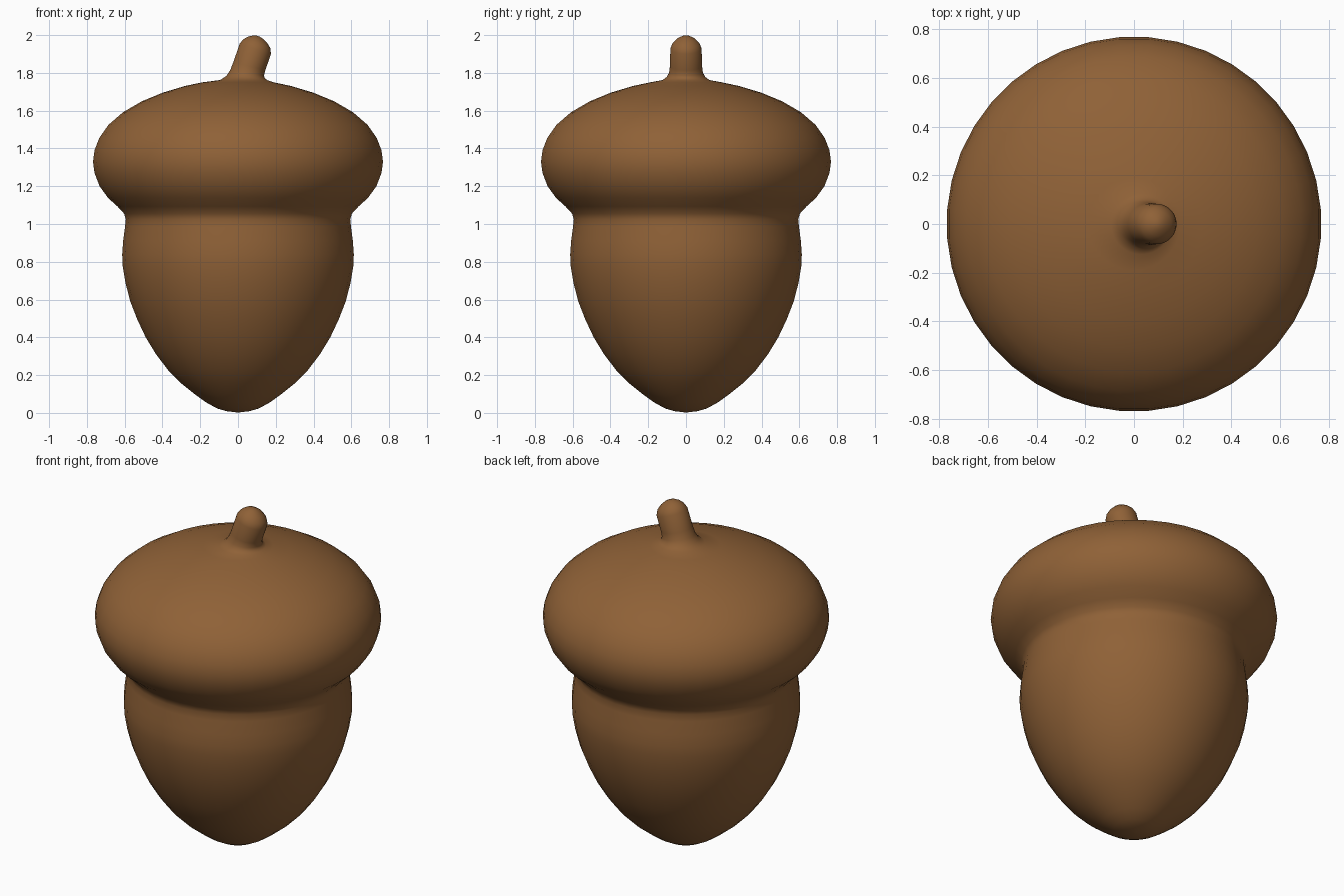
import bpy
import bmesh
from math import cos, sin, pi
from mathutils import Vector

old = bpy.data.objects.get("Cube")
if old:
    bpy.data.objects.remove(old, do_unlink=True)

# Single warm brown
brown = bpy.data.materials.new("acorn_brown")
brown.use_nodes = True
colour = (0.275, 0.12, 0.038, 1)
brown.diffuse_color = colour
bsdf = brown.node_tree.nodes["Principled BSDF"]
bsdf.inputs["Base Color"].default_value = colour
bsdf.inputs["Roughness"].default_value = 0.8


def loft(name, rings, sides):
    """Skin rings of (x, z, radius, tilt); tilt is rise per unit x."""
    bm = bmesh.new()
    loops = []
    for cx, cz, radius, tilt in rings:
        loop = []
        for i in range(sides):
            a = 2 * pi * (i + 0.5) / sides
            x, y = radius * cos(a), radius * sin(a)
            loop.append(bm.verts.new(Vector((cx + x, y, cz + x * tilt))))
        loops.append(loop)
    for low, high in zip(loops, loops[1:]):
        for i in range(sides):
            j = (i + 1) % sides
            bm.faces.new((low[i], low[j], high[j], high[i]))
    bm.faces.new(loops[0][::-1])
    bm.faces.new(loops[-1])
    mesh = bpy.data.meshes.new(name)
    bm.to_mesh(mesh)
    bm.free()
    mesh.materials.append(brown)
    for face in mesh.polygons:
        face.use_smooth = True
    obj = bpy.data.objects.new(name, mesh)
    bpy.context.collection.objects.link(obj)
    return obj


# Rounded nut, from the tip up to the pinched neck
nut = [(0.01, 0.003), (0.06, 0.009), (0.11, 0.023), (0.17, 0.056),
       (0.23, 0.099), (0.30, 0.155), (0.37, 0.225), (0.435, 0.31),
       (0.49, 0.40), (0.535, 0.495), (0.572, 0.59), (0.598, 0.69),
       (0.613, 0.78), (0.615, 0.84), (0.61, 0.91), (0.60, 0.985),
       (0.596, 1.025)]

# Overhanging cap, from the neck to the foot of the stem
cap = [(0.605, 1.055), (0.64, 1.093), (0.69, 1.138), (0.735, 1.20),
       (0.762, 1.27), (0.77, 1.33), (0.762, 1.39), (0.737, 1.455),
       (0.688, 1.525), (0.61, 1.592), (0.51, 1.65), (0.40, 1.695),
       (0.28, 1.731), (0.19, 1.75)]

# Leaning stem with a flared foot and a rounded tip
stem = [(0.03, 1.762, 0.125, 0), (0.04, 1.778, 0.102, -0.06),
        (0.048, 1.80, 0.09, -0.15), (0.06, 1.835, 0.085, -0.25),
        (0.092, 1.928, 0.083, -0.33), (0.1, 1.955, 0.071, -0.33),
        (0.104, 1.976, 0.05, -0.33), (0.106, 1.99, 0.025, -0.33),
        (0.106, 1.995, 0.008, -0.33)]

loft("acorn", [(0, z, r, 0) for r, z in nut + cap] + stem, 40)
